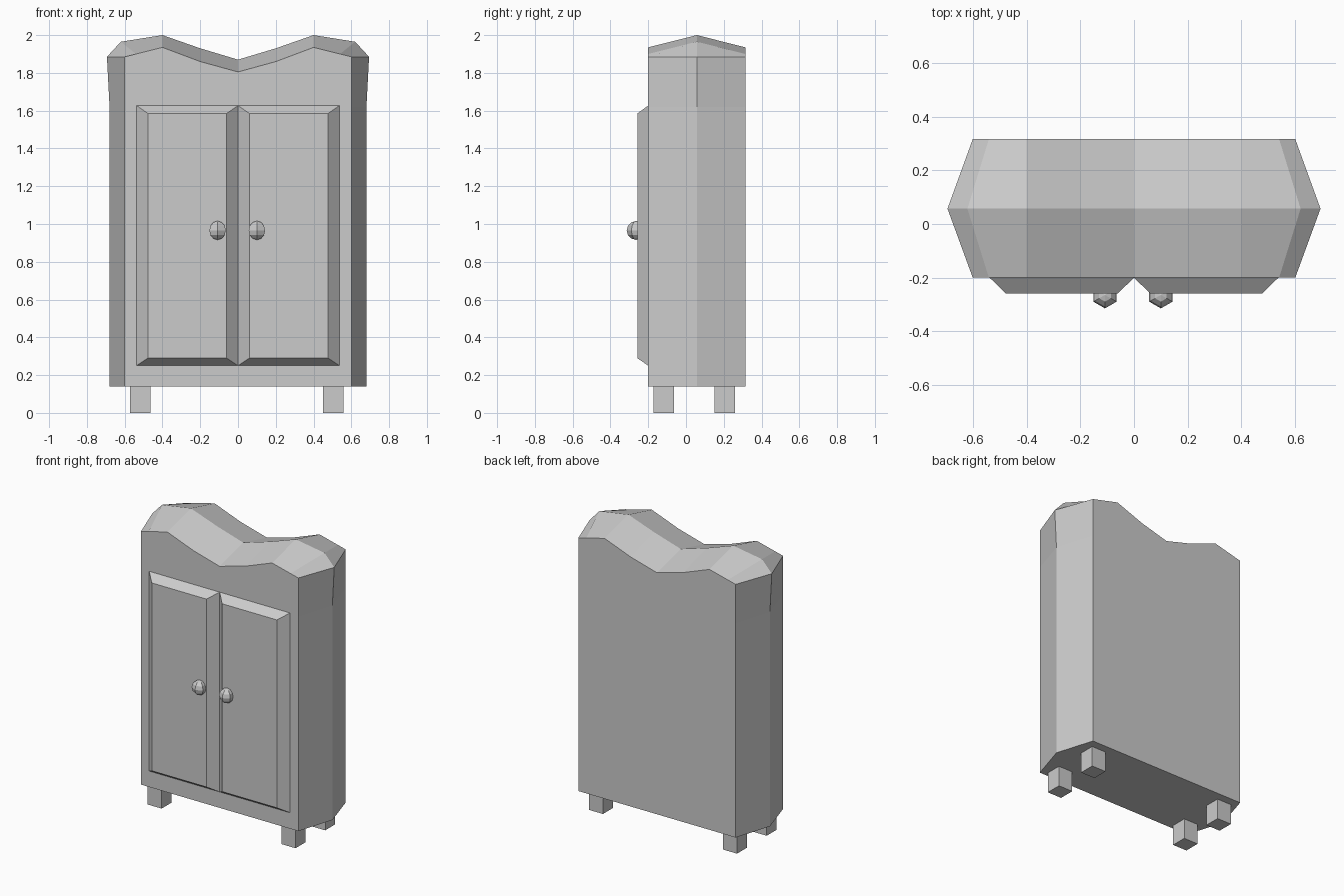
import bpy, bmesh
from math import radians
from mathutils import Matrix

if "Cube" in bpy.data.objects:
    bpy.data.objects.remove(bpy.data.objects["Cube"])


def finish(bm, name):
    bmesh.ops.recalc_face_normals(bm, faces=bm.faces[:])
    me = bpy.data.meshes.new(name)
    bm.to_mesh(me)
    bm.free()
    ob = bpy.data.objects.new(name, me)
    bpy.context.collection.objects.link(ob)
    return ob


def loft(sections, name):
    """Join closed loops of equal length and cap both ends."""
    bm = bmesh.new()
    rings = [[bm.verts.new(p) for p in s] for s in sections]
    n = len(rings[0])
    for a, b in zip(rings, rings[1:]):
        for i in range(n):
            j = (i + 1) % n
            bm.faces.new((a[i], a[j], b[j], b[i]))
    bm.faces.new(rings[0])
    bm.faces.new(rings[-1])
    return finish(bm, name)


def mirrored(half, y):
    """Half outline (x, z) ending on the centre line -> full loop at depth y."""
    full = half + [(-x, z) for x, z in reversed(half[:-1])]
    return [(x, y, z) for x, z in full]


# Cabinet body: wavy top, bulging sides
edge = [(0.6, 0.14), (0.6, 1.62), (0.6, 1.885), (0.54, 1.90),
        (0.4, 1.935), (0.2, 1.86), (0, 1.805)]
ridge = [(0.68, 0.14), (0.68, 1.62), (0.694, 1.885), (0.62, 1.965),
         (0.4, 2.0), (0.2, 1.93), (0, 1.87)]
loft([mirrored(edge, -0.2), mirrored(ridge, 0.057), mirrored(edge, 0.316)],
     "cabinet_body")


def rect(side, x0, x1, z0, z1, y):
    return [(side * x, y, z) for x, z in ((x0, z0), (x1, z0), (x1, z1), (x0, z1))]


for side, label in ((-1, "left"), (1, "right")):
    # Bevelled door panel
    loft([rect(side, 0, 0.537, 0.25, 1.627, -0.2),
          rect(side, 0.06, 0.477, 0.29, 1.585, -0.258)], label + "_door")

    # Low-poly knob with a corner pointing forward
    bm = bmesh.new()
    bmesh.ops.create_uvsphere(bm, u_segments=6, v_segments=6, radius=0.05)
    if max(v.co.x for v in bm.verts) > 0.049:
        bmesh.ops.rotate(bm, verts=bm.verts[:], matrix=Matrix.Rotation(radians(90), 3, 'Z'))
    bmesh.ops.translate(bm, verts=bm.verts[:], vec=(side * 0.1 - (0.008 if side < 0 else 0),
                                                    -0.264, 0.966))
    finish(bm, label + "_knob")

    # Feet
    for y, end in ((-0.117, "front"), (0.206, "back")):
        bm = bmesh.new()
        bmesh.ops.create_cube(bm, size=1, matrix=Matrix.Translation((side * 0.511 - 0.006, y, 0.07))
                              @ Matrix.Diagonal((0.108, 0.108, 0.14, 1)))
        finish(bm, f"{end}_{label}_foot")
